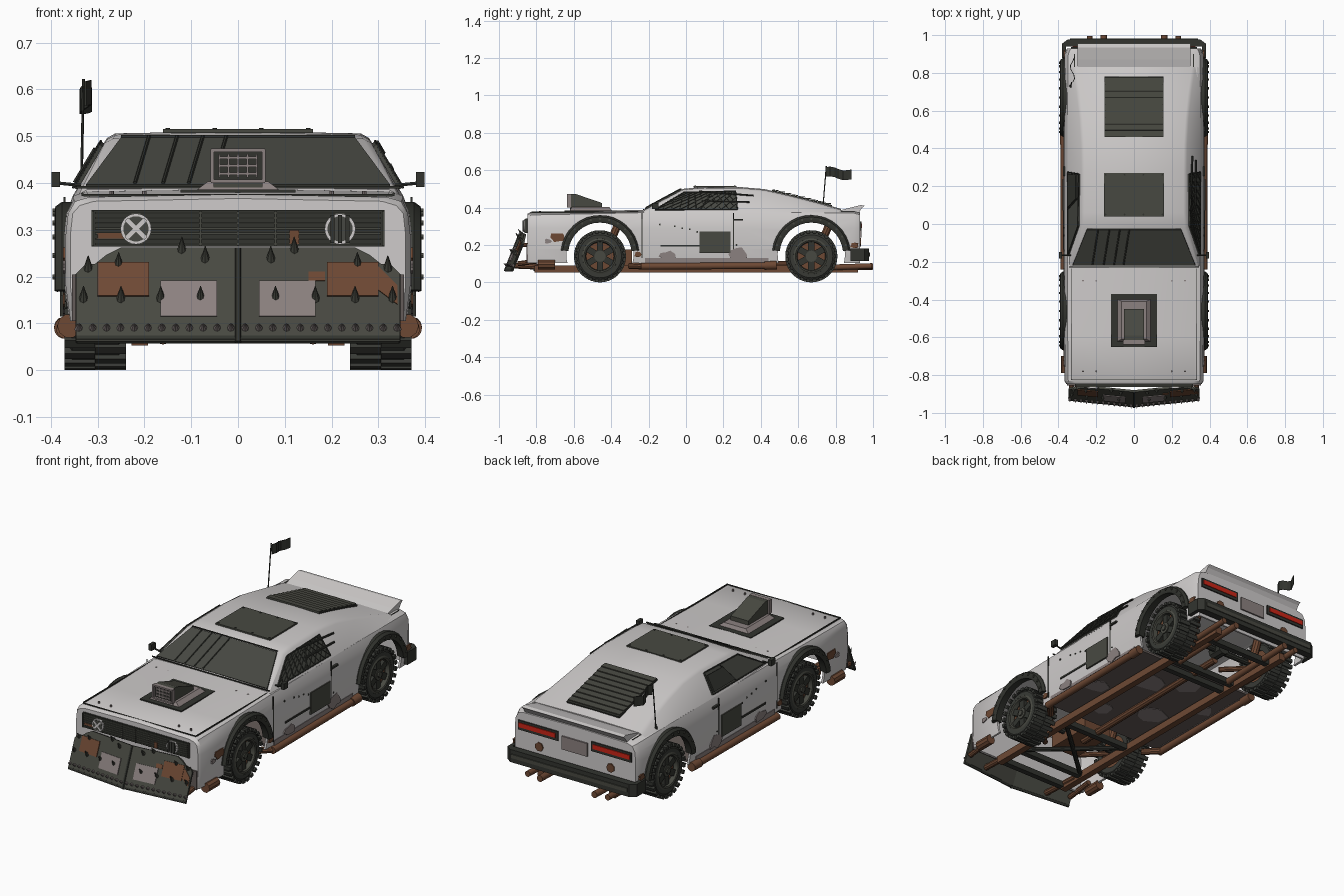
import bpy, bmesh, math, random
from mathutils import Vector, Euler

if "Cube" in bpy.data.objects:
    bpy.data.objects.remove(bpy.data.objects["Cube"])
random.seed(4)
pi = math.pi

def material(name, r, g, b):
    m = bpy.data.materials.new(name)
    m.diffuse_color = (r, g, b, 1)
    m.use_nodes = True
    m.node_tree.nodes["Principled BSDF"].inputs["Base Color"].default_value = m.diffuse_color
    return m
WHITE = material("worn_white_paint", .62, .60, .595)
BLACK = material("black_metal", .032, .034, .028)
RUST = material("rust", .155, .066, .034)
PALE = material("bare_grey_metal", .26, .22, .215)
GLASS = material("dark_glass", .062, .064, .054)
RED = material("red_lamp", .60, .018, .008)
GUN = material("gunmetal", .064, .066, .053)
TIRE = material("tire_rubber", .040, .042, .036)
UNDER = material("underbody", .13, .107, .10)

# ---- geometry helpers: each returns (verts, faces)
def box(c, s, rot=(0, 0, 0)):
    e = Euler(rot).to_matrix()
    v = [Vector(c) + e @ Vector((x*s[0]/2, y*s[1]/2, z*s[2]/2)) for x in (-1, 1) for y in (-1, 1) for z in (-1, 1)]
    return v, [(0, 1, 3, 2), (4, 6, 7, 5), (0, 4, 5, 1), (2, 3, 7, 6), (0, 2, 6, 4), (1, 5, 7, 3)]

def loft(secs, ring=True, caps=True):
    n = len(secs[0]); v = [p for s in secs for p in s]; f = []
    for i in range(len(secs) - 1):
        for j in range(n if ring else n - 1):
            k = (j + 1) % n
            f.append((i*n + j, i*n + k, (i+1)*n + k, (i+1)*n + j))
    if caps:
        f += [tuple(range(n)), tuple(range(len(v) - n, len(v)))]
    return v, f

def rod(a, b, r, r2=None, n=10):
    a, b = Vector(a), Vector(b)
    q = (b - a).to_track_quat('Z', 'Y')
    ring = lambda c, rr: [c + q @ Vector((rr*math.cos(t*2*pi/n), rr*math.sin(t*2*pi/n), 0)) for t in range(n)]
    return loft([ring(a, r), ring(b, r if r2 is None else r2)])

def plate(pts, t=.004):
    p = [Vector(q) for q in pts]
    n = (p[1] - p[0]).cross(p[2] - p[0]).normalized() * t
    return loft([[q - n for q in p], [q + n for q in p]])

def lathe(prof, cy, cz, n=36):  # closed profile turned round the axle
    v, f = loft([[Vector((x, cy + r*math.cos(i*2*pi/n), cz + r*math.sin(i*2*pi/n))) for i in range(n)] for x, r in prof], True, False)
    m = (len(prof) - 1) * n
    return v, f + [(m + i, m + (i+1) % n, (i+1) % n, i) for i in range(n)]

def obj(name, parts, mat, mirror=False, smooth=False):
    bm = bmesh.new()
    for v, f in parts:
        for s in ((1, -1) if mirror else (1,)):
            bv = [bm.verts.new((s*p[0], p[1], p[2])) for p in v]
            for q in f:
                bm.faces.new([bv[i] for i in q])
    bmesh.ops.recalc_face_normals(bm, faces=bm.faces)
    me = bpy.data.meshes.new(name); bm.to_mesh(me); bm.free()
    me.materials.append(mat)
    o = bpy.data.objects.new(name, me)
    bpy.context.collection.objects.link(o)
    if smooth:
        finish(me)
    return o

def finish(me):
    me.polygons.foreach_set("use_smooth", [True] * len(me.polygons))
    me.set_sharp_from_angle(angle=math.radians(32))

def both(half):  # mirrors a half section across x = 0
    return [Vector(p) for p in half] + [Vector((-p[0], p[1], p[2])) for p in reversed(half[:-1])]

WHEELS = (-.46, .67)
# ---- body shell with wheel openings
secs = []
for y, w, zt in ((-.848, .358, .362), (-.832, .368, .371), (-.6, .371, .375), (-.24, .372, .383), (.3, .372, .384), (.6, .372, .385), (.9, .368, .380), (.93, .355, .372)):
    secs.append(both([(w-.010, y, .105), (w, y, .18), (w, y, .29), (w-.005, y, .335), (w-.02, y, zt-.010), (w-.05, y, zt-.001), (0, y, zt+.005)]))
body = obj("body_shell", [loft(secs, False)], WHITE)
mod = body.modifiers.new("thickness", 'SOLIDIFY'); mod.thickness = .012
cut = obj("wheel_arch_cutter", [rod((-.6, y, .15), (.6, y, .15), .18, n=40) for y in WHEELS], WHITE)
cut.hide_render = True
mod = body.modifiers.new("arches", 'BOOLEAN'); mod.object = cut; mod.operation = 'DIFFERENCE'
dg = bpy.context.evaluated_depsgraph_get()
me = bpy.data.meshes.new_from_object(body.evaluated_get(dg))
body.modifiers.clear(); body.data = me; finish(me)
bpy.data.objects.remove(cut)

# ---- cabin and fastback
secs = [both([(wb, y, .374), (wt, y, zt-.012), (wt-.018, y, zt-.002), (0, y, zt+.003)]) for y, zt, wt, wb in
        ((-.225, .388, .340, .346), (-.02, .497, .285, .350), (.06, .505, .280, .352), (.28, .508, .280, .352), (.42, .496, .282, .352), (.56, .464, .29, .352), (.7, .428, .305, .350), (.83, .390, .325, .340))]
obj("cabin", [loft(secs, False)], WHITE, smooth=True)
obj("windscreen", [plate([(-.325, -.218, .393), (.325, -.218, .393), (.25, -.03, .494), (-.25, -.03, .494)])], GLASS)
WC = [Vector(p) for p in ((.346, -.165, .388), (.347, .275, .388), (.288, .265, .486), (.292, -.01, .480))]
obj("side_windows", [plate(WC, .004)], GLASS, True)
W = lambda u, v: (WC[0].lerp(WC[1], u)).lerp(WC[3].lerp(WC[2], u), v) + Vector((.005, 0, .003))
rods = []
for i in range(-3, 11):  # diagonal mesh guard on the right window
    u = i/10; a = max(0, -u/.3); b = min(1, (1-u)/.3)
    if b > a:
        rods += [rod(W(u+.3*a, a), W(u+.3*b, b), .0025, n=4), rod(W(u+.3*a, 1-a), W(u+.3*b, 1-b), .0025, n=4)]
obj("window_mesh_guard", rods, BLACK)
obj("window_frames", [rod(W(*a), W(*b), .003, n=6) for a, b in (((0, 0), (1, 0)), ((1, 0), (1, 1)), ((1, 1), (0, 1)), ((0, 1), (0, 0)), ((.55, 0), (.55, 1)))], BLACK, True)
flip = lambda p: (-p[0] - .003, p[1], p[2])
obj("left_window_armour", [plate([flip(W(*q)) for q in ((.56, .1), (.98, .1), (.98, .85), (.56, .85))], .004)], BLACK)
obj("windscreen_bars", [rod((x-.03, -.215, .400), (x, -.03, .500), .004, n=6) for x in (-.19, -.13, -.075, -.025)], BLACK)
obj("cowl_trim", [box((0, -.228, .391), (.69, .006, .005)), box((0, -.026, .500), (.5, .006, .005))], BLACK)
obj("roof_plate", [box((0, .155, .511), (.32, .23, .008))], GUN)
obj("roof_plate_rivets", [rod((x, y, .51), (x, y, .518), .005, n=6) for x in (-.15, -.05, .05, .15) for y in (.05, .26)], BLACK)
obj("window_guard_bars", [rod((.297, .07, .487), (.310, .36, .465), .005, n=6), rod((.325, .1, .437), (.328, .34, .43), .005, n=6)], BLACK)

# ---- rear louvre
obj("louvre_base", [plate([(-.155, .46, .489), (.155, .46, .489), (.155, .78, .409), (-.155, .78, .409)], .005)], BLACK)
obj("louvre_slats", [box((0, .478 + i*.035, .493 - i*.0088), (.305, .034, .005), (-.1, 0, 0)) for i in range(9)], GUN)

# ---- ducktail spoiler
obj("spoiler", [loft([[Vector((x, y, z)) for y, z in ((.80, .378), (.87, .398), (.935, .414), (.955, .410), (.94, .398), (.915, .36))] for x in (-.30, .30)])], WHITE)
obj("boot_seam", [box((0, .803, .389), (.6, .005, .005)), box((-.315, .85, .378), (.004, .1, .008)), box((.315, .85, .378), (.004, .1, .008))], BLACK)

# ---- hood scoop
obj("hood_opening", [box((0, -.51, .383), (.245, .28, .006))], BLACK)
obj("scoop_base", [loft([[Vector((sx*w, -.51 + sy*d, z)) for sx, sy in ((-1, -1), (1, -1), (1, 1), (-1, 1))] for w, d, z in ((.095, .115, .38), (.065, .1, .403))])], PALE)
obj("scoop", [loft([[Vector((x, y, z)) for y, z in ((-.62, .39), (-.62, .473), (-.59, .473), (-.45, .425), (-.45, .39))] for x in (-.052, .052)])], GUN)
obj("scoop_frame", [box((0, -.626, .47), (.116, .022, .008)), box((0, -.626, .404), (.116, .022, .008)), box((.055, -.626, .437), (.008, .022, .07)), box((-.055, -.626, .437), (.008, .022, .07))], PALE)
obj("scoop_mouth", [box((0, -.622, .437), (.104, .006, .06))], BLACK)
obj("scoop_grid", [box((0, -.627, z), (.084, .006, .006)) for z in (.42, .437, .454)] + [box((x, -.627, .437), (.004, .006, .05)) for x in (-.04, -.02, 0, .02, .04)], PALE)
obj("hood_seams", [box((0, -.825, .374), (.66, .004, .005)), box((.332, -.53, .376), (.004, .59, .007)), box((-.332, -.53, .376), (.004, .59, .007))], BLACK)
obj("hood_pins", [rod((x, y, .37), (x, y, .383), .005, n=8) for x in (.27, .2) for y in (-.78, -.3)], PALE, True)

# ---- grille and headlamps
obj("grille_panel", [box((0, -.85, .303), (.625, .014, .078))], BLACK)
obj("grille_bars", [box((0, -.858, .27 + i*.011), (.61, .008, .004)) for i in range(7)] + [box((x, -.858, .303), (.005, .01, .075)) for x in (-.31, -.08, 0, .08, .31)], GUN)
obj("headlamp_rings", [rod((.218, -.852, .302), (.218, -.868, .302), .033, n=24)], WHITE, True)
obj("headlamp_lenses", [rod((.218, -.855, .302), (.218, -.870, .302), .027, n=24)], GLASS, True)
obj("left_lamp_tape", [box((-.218, -.871, .302), (.058, .004, .009), (0, a, 0)) for a in (pi/4, -pi/4)], WHITE)
obj("right_lamp_guard", [box((.218 + d, -.871, .302), (.008, .005, .06)) for d in (-.016, 0, .016)], BLACK)
obj("grille_rust_strip", [box((-.265, -.861, .287), (.07, .006, .012)), box((.12, -.861, .285), (.02, .006, .03))], RUST)
obj("nose_lower_panel", [box((0, -.85, .155), (.71, .008, .10))], UNDER)

# ---- spiked ram plough
Y = lambda x, z: -.965 + abs(x)*.1 + (z - .06)*.4
P = lambda x, z, o=0: Vector((x, Y(x, z) - o, z))
quad = lambda x0, x1, z0, z1, o=0: [P(x0, z0, o), P(x1, z0, o), P(x1, z1, o), P(x0, z1, o)]
edge = [(0, .06), (.345, .06), (.345, .205), (.325, .225), (.305, .225), (.28, .245), (.25, .26), (0, .26)]
obj("plough_blade", [plate([P(*q) for q in edge], .006)], GUN, True)
obj("plough_edges", [rod(P(0, .067), P(.345, .067), .008, n=6), rod(P(.342, .06), P(.342, .205), .005, n=6), rod(P(0, .06, .003), P(0, .26, .003), .008, n=6)], BLACK, True)
obj("plough_rust_plates", [plate(quad(.19, .3, .158, .23, .007))], RUST, True)
obj("plough_rust_stain", [plate([P(.3, .17, .005), P(.34, .14, .005), P(.34, .18, .005), P(.3, .22, .005)]), plate(quad(.15, .185, .19, .21, .005))], RUST)
obj("plough_pale_plates", [plate(quad(.045, .165, .115, .19, .007))], PALE, True)
spk = lambda x, z, l, r, up: rod(P(x, z), P(x, z + up, l), r, .0008, 8)
obj("plough_spikes", [spk(x, z, .035, .011, .03) for x, z in ((.32, .215), (.255, .222), (.12, .255), (.07, .235), (.25, .15), (.165, .15), (.08, .15), (.33, .15))], GUN, True)
obj("plough_edge_teeth", [spk(.015 + i*.0295, .088, .028, .010, .012) for i in range(12)], PALE, True)
obj("plough_arms", [rod((.2, -.7, .08), (.2, -.93, .09), .016), rod((.33, -.75, .12), (.33, -.9, .1), .014), rod((.3, -.8, .2), (.3, -.88, .2), .012)], RUST, True)

# ---- wheels and wheel arch flares
for name, y in zip(("front", "rear"), WHEELS):
    C = .14; tread = []; spin = lambda a, r: (y - math.sin(a)*r, C + math.cos(a)*r)
    for i in range(24):
        for x, off in ((.272, 0), (.338, .5)):
            a = (i + off) * 2*pi/24
            tread.append(box((x, *spin(a, .131)), (.066, .020, .016), (a, 0, 0)))
    obj(name + "_tires", [lathe([(.245, .085), (.243, .115), (.255, .131), (.355, .131), (.367, .115), (.367, .095), (.335, .085)], y, C)], TIRE, True, True)
    obj(name + "_tire_treads", tread, TIRE, True)
    obj(name + "_rims", [lathe([(.345, .074), (.368, .078), (.371, .085), (.366, .096), (.345, .094)], y, C), rod((.33, y, C), (.362, y, C), .03, n=16), rod((.36, y, C), (.369, y, C), .016, n=6)], GUN, True, True)
    obj(name + "_rim_discs", [rod((.25, y, C), (.335, y, C), .088, n=24)], RUST, True)
    obj(name + "_spokes", [box((.347, *spin(i*pi/3, .052)), (.02, .034, .06), (i*pi/3, 0, 0)) for i in range(6)], BLACK, True)
    obj(name + "_suspension", [rod((.2, y+.02, .13), (.2, y+.1, .32), .022), rod((.1, y-.12, .12), (.25, y-.02, C), .014)], RUST, True)
    arc = []
    for i in range(17):
        a = math.radians(6 + 168*i/16)
        arc.append([Vector((x, y + r*math.cos(a), .15 + r*math.sin(a))) for x, r in ((.345, .176), (.386, .170), (.392, .185), (.390, .200), (.376, .210), (.345, .210))])
    obj(name + "_fender_flares", [loft(arc)], BLACK, True, True)
    obj(name + "_flare_bolts", [rod((.385, y + .19*math.cos(a), .15 + .19*math.sin(a)), (.396, y + .19*math.cos(a), .15 + .19*math.sin(a)), .006, n=6) for a in [math.radians(15 + 15*i) for i in range(11)]], GUN, True)
    obj(name + "_axle", [rod((-.26, y, C), (.26, y, C), .016), rod((0, y-.04, C), (0, y+.04, C), .035)], BLACK)

# ---- underside: floor, frame, pipes
obj("floor_pan", [box((0, .11, .108), (.72, .72, .012))], UNDER)
obj("floor_patches", [plate([(cx + r*math.cos(t*.9)*random.uniform(.6, 1.2), cy + r*math.sin(t*.9)*random.uniform(.6, 1.2), .1015) for t in range(7)], .002) for cx, cy, r in ((-.1, 0, .09), (.1, .25, .09), (-.05, .36, .08), (.12, -.1, .07), (-.29, .2, .05), (.29, .05, .06))], PALE)
obj("frame_rails", [box((.21, .055, .072), (.035, 1.73, .038))], RUST, True)
obj("frame_crossmembers", [box((0, y, .075), (.42, .03, .03)) for y in (-.8, -.66, -.3, .46, .54, .82)] + [rod((s*.2, -.66, .075), (-s*.2, -.3, .075), .012) for s in (1, -1)], BLACK)
obj("drive_shaft", [rod((0, -.4, .085), (0, .64, .1), .018), box((0, -.42, .13), (.16, .26, .09))], RUST)
obj("side_pipes", [rod((.37, -.24, .086), (.37, .47, .09), .018, n=14), rod((.37, .42, .09), (.37, .485, .092), .023, n=14), rod((.3, -.3, .088), (.37, -.22, .086), .017)], RUST, True, True)
obj("rockers", [box((.360, .11, .115), (.016, .66, .03))], PALE, True)
obj("tail_pipes", [rod((.16, .55, .072), (.16, 1.0, .085), .017, n=12), rod((.235, .6, .075), (.235, .995, .088), .015, n=12)], RUST, True, True)
obj("front_corner_brackets", [rod((.36, -.79, .095), (.36, -.70, .095), .026, n=10)], RUST, True)

# ---- rear bumper and lamps
obj("rear_bumper", [loft([[Vector((x, y, z)) for z, x, y in ((zz, xx, yy) for xx, yy in ((-.38, .88), (-.38, .955), (-.35, .978), (.35, .978), (.38, .955), (.38, .88), (.36, .88), (.36, .94), (-.36, .94), (-.36, .88)))] for zz in (.115, .182)])], BLACK)
obj("bumper_strip", [box((0, .979, .15), (.68, .008, .02))], GUN)
obj("tail_lamp_frames", [box((.215, .931, .302), (.235, .012, .05))], BLACK, True)
obj("tail_lamps", [box((.218, .937, .304), (.215, .008, .024))], RED, True)
obj("number_plate_blank", [box((0, .932, .275), (.15, .012, .07))], PALE)

# ---- door details
obj("door_seams", [box((.3705, y, .25), (.005, .005, .24)) for y in (-.235, .255)] + [box((.370, .01, .196), (.012, .29, .01))], BLACK, True)
obj("door_plates", [box((.372, .155, .216), (.012, .165, .115))], GUN, True)
obj("door_handles", [box((.370, .28, .335), (.014, .05, .01))], BLACK, True)
obj("bullet_dents", [rod((.366, y, z), (.374, y, z), .005, n=6) for y, z in ((-.06, .3), (-.02, .29), (.02, .285), (.06, .27), (-.14, .31), (.27, .2))], BLACK, True)

def blob(y, z, r):
    return plate([(.370, y + r*math.cos(t*.628)*random.uniform(.6, 1.2), z + r*.7*math.sin(t*.628)*random.uniform(.6, 1.2)) for t in range(10)], .004)
obj("rust_patches", [blob(-.69, .24, .045), blob(-.255, .15, .025), blob(.90, .2, .025)], RUST, True)
obj("bare_patches", [blob(.28, .15, .05), blob(-.1, .14, .045), blob(-.74, .22, .02)], PALE, True)
obj("rear_rust_spots", [rod((.21, .925, .215), (.21, .936, .215), .024, n=7)], RUST, True)

# ---- mirrors, aerial, flag
obj("mirrors", [box((.389, -.165, .408), (.018, .035, .032)), rod((.335, -.165, .395), (.385, -.165, .4), .004, n=6)], BLACK, True)
obj("aerial", [rod((-.335, .73, .375), (-.33, .75, .622), .003, n=6), rod((-.335, .73, .37), (-.335, .73, .39), .008, n=8)], BLACK)
obj("flag", [loft([[Vector((-.326 + dx + .012*math.sin(i*1.3), .748 + i*.023, z - i*.003 + .006*math.sin(i*1.2))) for dx, z in ((-.002, .565), (.002, .565), (.002, .617), (-.002, .617))] for i in range(7)])], BLACK)
